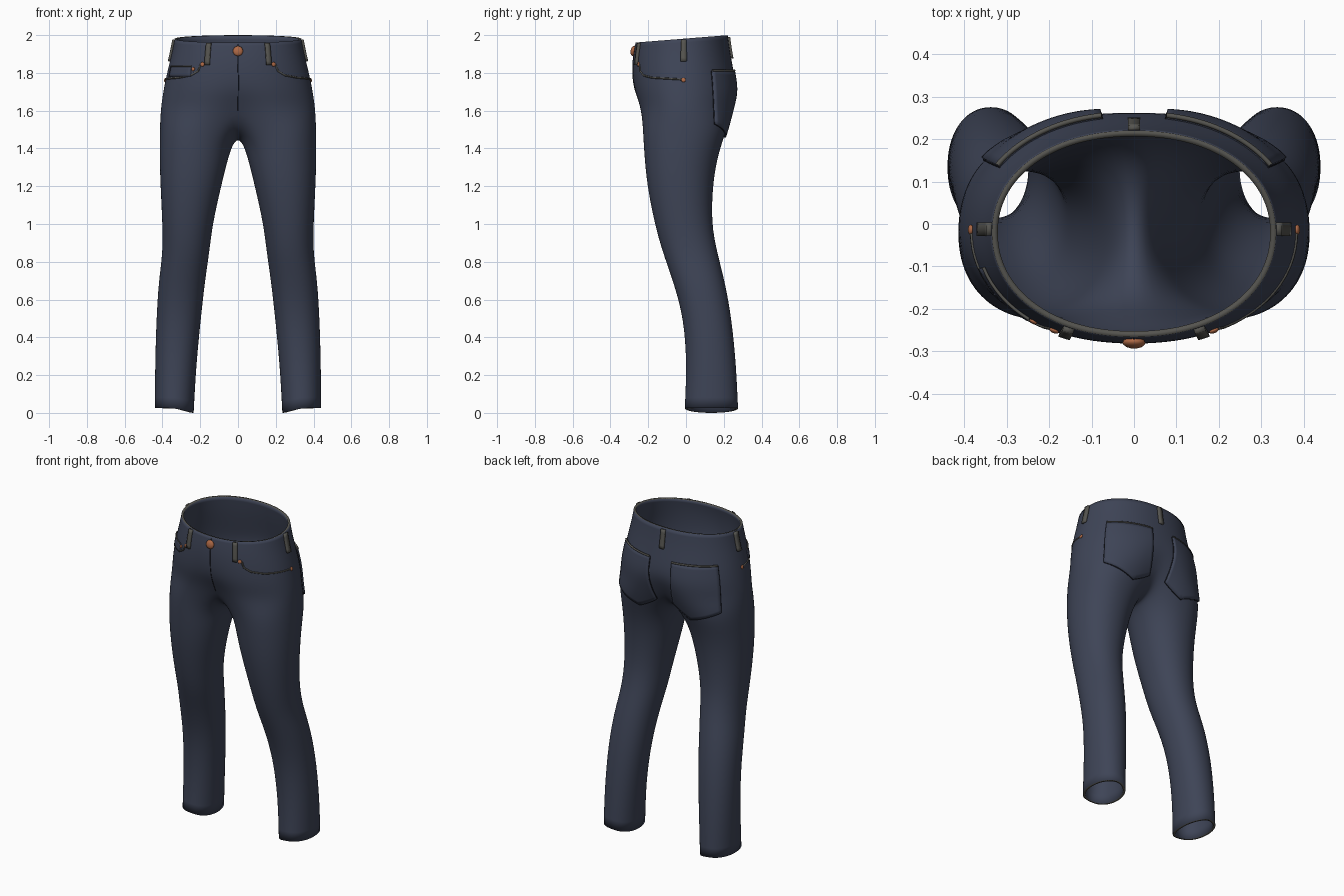
import bpy, bmesh, math
from math import sin, cos, pi, radians
from mathutils import Vector
from mathutils.bvhtree import BVHTree

cube = bpy.data.objects.get("Cube")
if cube:
    bpy.data.objects.remove(cube, do_unlink=True)


def material(name, rgb):
    m = bpy.data.materials.new(name)
    m.use_nodes = True
    m.diffuse_color = (*rgb, 1)
    m.node_tree.nodes["Principled BSDF"].inputs["Base Color"].default_value = (*rgb, 1)
    return m


denim = material("navy denim", (0.048, 0.058, 0.094))
trim = material("grey trim", (0.09, 0.088, 0.078))
seam = material("dark seam", (0.012, 0.013, 0.02))
copper = material("copper", (0.42, 0.14, 0.06))


def add_object(name, bm, *mats):
    mesh = bpy.data.meshes.new(name)
    bm.to_mesh(mesh)
    bm.free()
    for p in mesh.polygons:
        p.use_smooth = True
    for m in mats:
        mesh.materials.append(m)
    ob = bpy.data.objects.new(name, mesh)
    bpy.context.collection.objects.link(ob)
    return ob


def power(v, e):
    return math.copysign(abs(v) ** e, v)


# Trousers: half rings for the hips, then full rings for the leg, mirrored
HALF, INNER = 16, 7
hips = [  # z, front y, back y, side x, centre crease, tilt
    (1.982, -0.268, 0.222, 0.337, 0, 0.08),
    (1.90, -0.281, 0.234, 0.352, 0, 0.03),
    (1.80, -0.286, 0.256, 0.378, 0, 0),
    (1.70, -0.282, 0.278, 0.398, 0.03, 0),
    (1.61, -0.258, 0.266, 0.411, 0.15, 0)]
legs = [  # z, front y, back y, inner x, outer x, inner dip
    (1.50, -0.230, 0.215, 0.03, 0.416, 0.085),
    (1.36, -0.222, 0.168, 0.056, 0.417, 0.03),
    (1.20, -0.207, 0.142, 0.088, 0.412, 0),
    (1.00, -0.167, 0.136, 0.134, 0.401, 0),
    (0.85, -0.125, 0.166, 0.151, 0.399, 0),
    (0.70, -0.070, 0.206, 0.174, 0.421, 0),
    (0.50, -0.012, 0.243, 0.196, 0.433, 0),
    (0.25, 0.003, 0.267, 0.221, 0.440, 0),
    (0.025, -0.008, 0.277, 0.234, 0.441, 0.025)]

bm = bmesh.new()
rows = []
for z, yf, yb, xm, crease, tilt in hips:
    row = []
    for j in range(HALF + 1):
        a = -pi / 2 + pi * j / HALF
        x = 0 if j in (0, HALF) else xm * power(cos(a), 0.93)
        y = -0.02 + (yb + 0.02 if a > 0 else -0.02 - yf) * power(sin(a), 0.95)
        y *= 1 - crease * math.exp(-(x / 0.1) ** 2)
        row.append(bm.verts.new((x, y, z + tilt * y)))
    rows.append(row)
# Crotch seam closes the lowest hip row into a leg opening
front, back = rows[-1][0].co.copy(), rows[-1][HALF].co.copy()
for k in range(1, INNER + 1):
    p = back.lerp(front, k / (INNER + 1))
    p.z -= 0.155 * sin(pi * k / (INNER + 1)) ** 0.7
    rows[-1].append(bm.verts.new(p))
for z, yf, yb, xi, xo, dip in legs:
    row = []
    beta = radians(125)
    for j in range(HALF + 1 + INNER):
        if j <= HALF:
            a = -beta + 2 * beta * j / HALF
        else:
            a = beta + (2 * pi - 2 * beta) * (j - HALF) / (INNER + 1)
        x = (xi + xo) / 2 + (xo - xi) / 2 * power(cos(a), 0.94)
        y = (yf + yb) / 2 + (yb - yf) / 2 * power(sin(a), 0.94)
        row.append(bm.verts.new((x, y, z - dip * max(0, -cos(a)))))
    rows.append(row)
for i in range(len(rows) - 1):
    top, low = rows[i], rows[i + 1]
    n = len(low)
    closed = i >= len(hips) - 1
    for j in range(n if closed else HALF):
        k = (j + 1) % n
        bm.faces.new((top[j], low[j], low[k], top[k]))
body = add_object("trousers", bm, denim, trim)
mod = body.modifiers.new("mirror", 'MIRROR')
mod.merge_threshold = 0.001
mod = body.modifiers.new("smooth", 'SUBSURF')
mod.levels = mod.render_levels = 2
mod = body.modifiers.new("cloth", 'SOLIDIFY')
mod.thickness = 0.014
mod.offset = -1
mod.material_offset_rim = 1

bpy.context.view_layer.update()
tree = BVHTree.FromObject(body, bpy.context.evaluated_depsgraph_get())


def hit(deg, z):
    """Point and normal on the cloth; angle runs from the front towards +x."""
    out = Vector((sin(radians(deg)), -cos(radians(deg)), 0))
    p, n, _, _ = tree.ray_cast(out + Vector((0, 0, z)), -out)
    if p is None:
        return out * 0.3 + Vector((0, 0, z)), out
    return p, (n if n.dot(out) > 0 else -n)


def plate(name, place, nu, nv, height, mat):
    """Raised panel following the cloth; place maps (u, v) to angle and z."""
    bm = bmesh.new()
    grid = []
    for i in range(nu + 1):
        col = []
        for j in range(nv + 1):
            p, n = hit(*place(i / nu, j / nv))
            col.append(bm.verts.new(p + n * height))
        grid.append(col)
    for i in range(nu):
        for j in range(nv):
            bm.faces.new((grid[i][j], grid[i + 1][j], grid[i + 1][j + 1], grid[i][j + 1]))
    bm.normal_update()
    for f in list(bm.faces):
        c = f.calc_center_median()
        if f.normal.dot(Vector((c.x, c.y, 0))) < 0:
            f.normal_flip()
    ob = add_object(name, bm, mat)
    s = ob.modifiers.new("thickness", 'SOLIDIFY')
    s.thickness = height + 0.004
    s.offset = -1
    s.use_even_offset = True
    bpy.ops.object.select_all(action='DESELECT')
    ob.select_set(True)
    bpy.context.view_layer.objects.active = ob
    bpy.ops.object.shade_smooth_by_angle(angle=radians(40))


def stitch(name, path, radius, mat, lift=0.0):
    """Thin tube laid along a path of (angle, z) points."""
    cu = bpy.data.curves.new(name, 'CURVE')
    cu.dimensions = '3D'
    cu.bevel_depth = radius
    cu.bevel_resolution = 1
    cu.use_fill_caps = True
    pts = []
    for (a0, z0), (a1, z1) in zip(path, path[1:]):
        pts += [(a0 + (a1 - a0) * t / 4, z0 + (z1 - z0) * t / 4) for t in range(4)]
    pts.append(path[-1])
    sp = cu.splines.new('POLY')
    sp.points.add(len(pts) - 1)
    for q, (a, z) in zip(sp.points, pts):
        p, n = hit(a, z)
        q.co = (*(p + n * lift), 1)
    cu.materials.append(mat)
    bpy.context.collection.objects.link(bpy.data.objects.new(name, cu))


def stud(name, deg, z, r):
    p, n = hit(deg, z)
    bm = bmesh.new()
    bmesh.ops.create_uvsphere(bm, u_segments=16, v_segments=8, radius=r)
    ob = add_object(name, bm, copper)
    ob.location = p + n * r * 0.2
    ob.rotation_euler = n.to_track_quat('Z', 'Y').to_euler()
    ob.scale.z = 0.5


# Back pocket outline: pointed lower edge
def pocket_bottom(u):
    return 1.53 - 0.07 * (u / 0.5 if u < 0.5 else (1 - u) / 0.5)


for s, side in ((1, "left"), (-1, "right")):
    def back_angle(u):
        return s * (180 - 17 - 50 * u)

    plate(side + "_back_pocket",
          lambda u, v: (back_angle(u), 1.81 + (pocket_bottom(u) - 1.81) * v),
          16, 14, 0.012, denim)
    edge = [(back_angle(i / 8), pocket_bottom(i / 8)) for i in range(9)]
    stitch(side + "_back_pocket_seam",
           [(back_angle(0), 1.81)] + edge + [(back_angle(1), 1.81)], 0.003, seam, 0.002)
    stitch(side + "_back_pocket_trim",
           [(back_angle(i / 8), 1.81) for i in range(9)], 0.006, trim, 0.009)
    # Curved front pocket opening with a rivet at each end
    curve = [(39, 1.845), (41, 1.81), (48, 1.787), (60, 1.775), (75, 1.77), (87, 1.765)]
    stitch(side + "_front_pocket_edge", [(s * a, z) for a, z in curve], 0.005, trim)
    stud(side + "_front_rivet", s * 37, 1.845, 0.012)
    stud(side + "_side_rivet", s * 88, 1.762, 0.012)

# Coin pocket on the right side
plate("coin_pocket", lambda u, v: (-(48 + 26 * u), 1.835 - 0.055 * v), 8, 4, 0.005, denim)
stitch("coin_pocket_trim", [(-48, 1.835), (-61, 1.835), (-74, 1.835)], 0.004, trim, 0.004)
stud("coin_pocket_rivet", -46, 1.82, 0.01)

# Belt loops, each as a narrow raised strip
for name, deg, top, width in (("front_left", 32, 1.957, 5), ("front_right", -32, 1.957, 5),
                              ("left", 88, 1.975, 5), ("right", -88, 1.975, 5),
                              ("back", 180, 1.99, 7)):
    plate(name + "_belt_loop",
          lambda u, v: (deg + width * (u - 0.5), top - 0.115 * v), 2, 6, 0.012, trim)

# Fly seam and waist button
stitch("fly_seam", [(0, 1.95), (0, 1.85), (0.5, 1.75), (0, 1.6)], 0.0025, seam)
stud("waist_button", 0, 1.915, 0.027)
